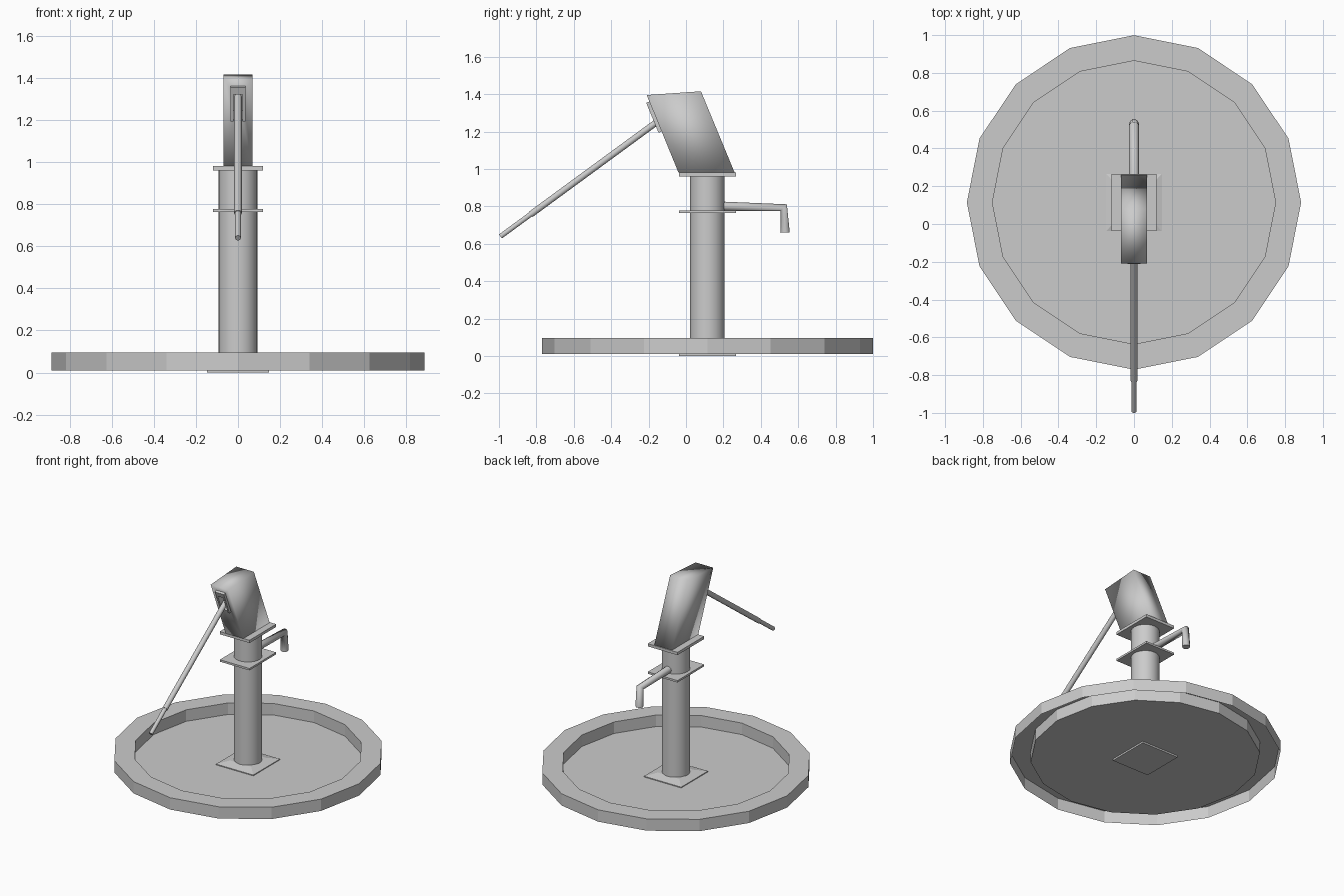
import bpy, bmesh, math
from mathutils import Vector

cube = bpy.data.objects.get("Cube")
if cube:
    bpy.data.objects.remove(cube, do_unlink=True)

grey = bpy.data.materials.new("grey metal")
grey.use_nodes = True
colour = (0.6, 0.6, 0.6, 1)
grey.diffuse_color = colour
grey.node_tree.nodes["Principled BSDF"].inputs["Base Color"].default_value = colour

CY = 0.114  # pump axis in y


def finish(name, bm, smooth=False, sharp=None, fix=True):
    if fix:
        bmesh.ops.recalc_face_normals(bm, faces=bm.faces)
    mesh = bpy.data.meshes.new(name)
    bm.to_mesh(mesh)
    bm.free()
    obj = bpy.data.objects.new(name, mesh)
    bpy.context.collection.objects.link(obj)
    mesh.materials.append(grey)
    for p in mesh.polygons:
        p.use_smooth = smooth
    if sharp:
        bpy.ops.object.select_all(action='DESELECT')
        obj.select_set(True)
        bpy.context.view_layer.objects.active = obj
        bpy.ops.object.shade_smooth_by_angle(angle=math.radians(sharp))
    return obj


def loft(name, rings, smooth=False, sharp=None, caps=(True, True)):
    """Skin a list of equally long point rings."""
    bm = bmesh.new()
    rows = [[bm.verts.new(p) for p in ring] for ring in rings]
    n = len(rows[0])
    for a, b in zip(rows, rows[1:]):
        for i in range(n):
            j = (i + 1) % n
            bm.faces.new((a[i], a[j], b[j], b[i]))
    if caps[0]:
        bm.faces.new(rows[0][::-1])
    if caps[1]:
        bm.faces.new(rows[-1])
    return finish(name, bm, smooth, sharp, fix=all(caps))


def circle(r, z, n):
    return [(r * math.sin(-i * math.tau / n), CY + r * math.cos(i * math.tau / n), z)
            for i in range(n)]


def rect(hx, y0, y1, z0, z1=None):
    z1 = z0 if z1 is None else z1
    return [(-hx, y0, z0), (hx, y0, z0), (hx, y1, z1), (-hx, y1, z1)]


def rod(name, points, radius):
    """Round bar along a path."""
    cu = bpy.data.curves.new(name, 'CURVE')
    cu.dimensions = '3D'
    cu.bevel_depth = radius
    cu.bevel_resolution = 3
    cu.use_fill_caps = True
    sp = cu.splines.new('POLY')
    sp.points.add(len(points) - 1)
    for p, (y, z) in zip(sp.points, points):
        p.co = (0, y, z, 1)
    sp.use_smooth = True
    cu.materials.append(grey)
    obj = bpy.data.objects.new(name, cu)
    bpy.context.collection.objects.link(obj)


# Basin: outer wall, rim, inner wall and floor, hollow underneath
loft("basin", [circle(0.885, 0.01, 16), circle(0.885, 0.095, 16),
               circle(0.75, 0.095, 16), circle(0.75, 0.012, 16)], caps=(False, True))

# Foot plate with a shallow sloping top
loft("foot_plate", [rect(0.148, CY - 0.152, CY + 0.152, 0),
                    rect(0.148, CY - 0.152, CY + 0.152, 0.018),
                    rect(0.085, CY - 0.085, CY + 0.085, 0.035)])

# Standing pipe
loft("pipe", [circle(0.093, 0.01, 24), circle(0.093, 0.965, 24)], sharp=40)

# Square flanges
for name, z0, z1 in (("lower_flange", 0.763, 0.777), ("upper_flange", 0.96, 0.98)):
    loft(name, [rect(0.118, CY - 0.152, CY + 0.152, z) for z in (z0, z1)])

# Leaning head, softly shaded
head = loft("head", [rect(0.07, -0.04, 0.26, 0.98),
                     rect(0.07, -0.21, 0.08, 1.395, 1.415)], smooth=True)

# Handle slot cut into the sloping front of the head
top, low = Vector((0, -0.196, 1.36)), Vector((0, -0.13, 1.2))
down = (low - top).normalized()
out = Vector((0, down.z, -down.y))


def slab(name, x0, x1, s0, s1, d0, d1):
    """Box on the front slope: s runs down the slope, d points outwards."""
    return loft(name, [[Vector((x, 0, 0)) + top + down * s + out * d
                        for x, s in ((x0, s0), (x1, s0), (x1, s1), (x0, s1))]
                       for d in (d0, d1)])


length = (low - top).length
cutter = slab("slot_cutter", -0.022, 0.022, 0.035, length, -0.12, 0.05)
cutter.hide_render = True
cutter.hide_viewport = True
cut = head.modifiers.new("slot", 'BOOLEAN')
cut.operation = 'DIFFERENCE'
cut.object = cutter
cut.solver = 'EXACT'

# Raised surround of the slot
slab("slot_frame_top", -0.035, 0.035, 0, 0.035, -0.01, 0.018)
for side, name in ((-1, "slot_frame_right"), (1, "slot_frame_left")):
    a, b = sorted((side * 0.022, side * 0.035))
    slab(name, a, b, 0.035, length, -0.01, 0.018)

# Handle with a thinner grip
rod("handle", [(-0.075, 1.31), (-0.83, 0.757)], 0.018)
rod("handle_grip", [(-0.82, 0.765), (-0.992, 0.639)], 0.014)

# Spout
rod("spout", [(0.18, 0.801), (0.522, 0.793), (0.53, 0.66)], 0.026)
